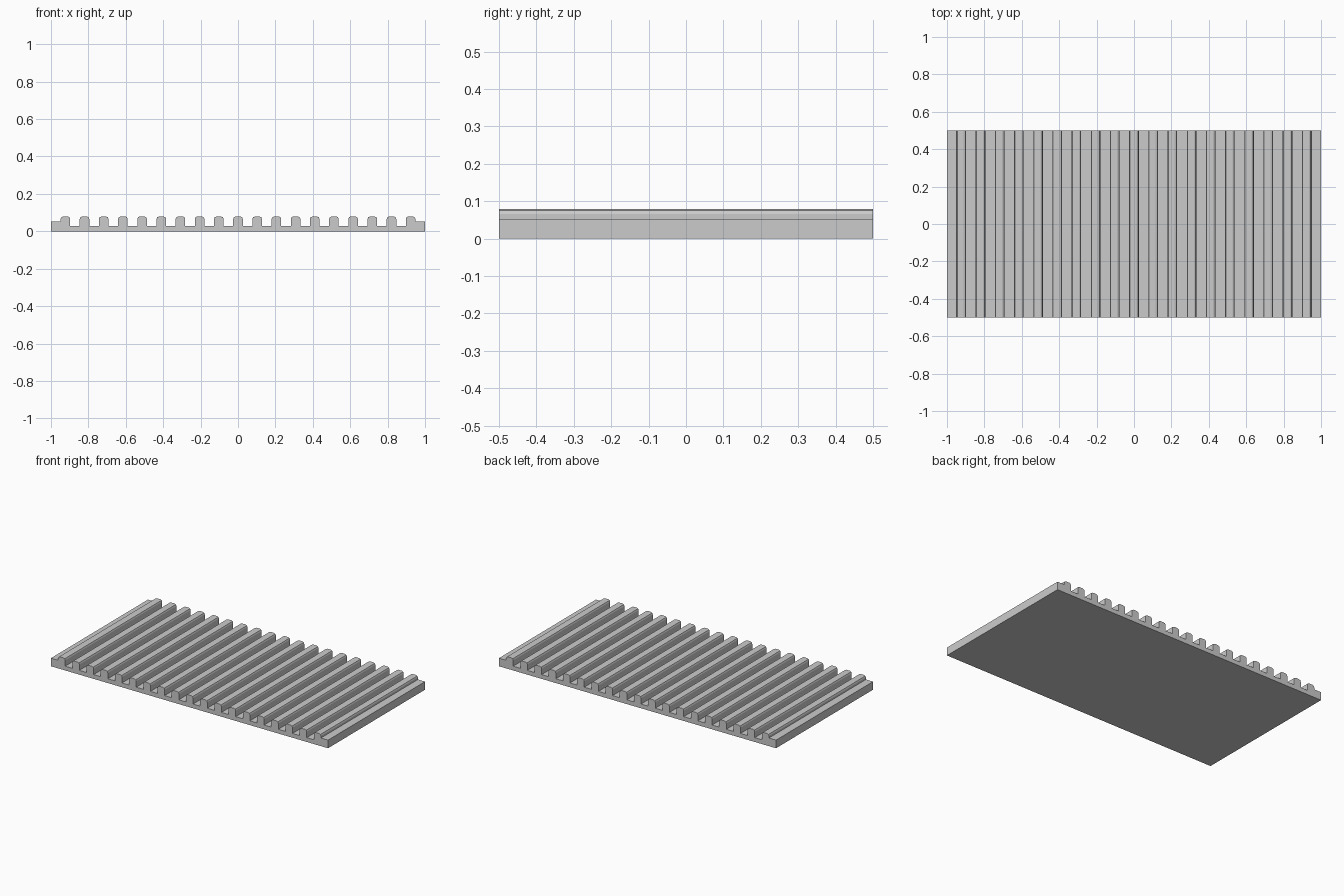
import bpy, bmesh, math

if "Cube" in bpy.data.objects:
    bpy.data.objects.remove(bpy.data.objects["Cube"])

COUNT = 19
W = 2 / 39            # rib width equals gap width
BASE, LEDGE, TOP = 0.028, 0.053, 0.079
R, SEG = 0.013, 2     # rounded rib shoulders


def rib_profile(cx):
    """Rounded top of one rib, left to right."""
    pts = []
    for side, start in ((-1, 180), (1, 90)):
        for i in range(SEG + 1):
            a = math.radians(start - 90 * i / SEG)
            pts.append((cx + side * (W / 2 - R) + R * math.cos(a),
                        TOP - R + R * math.sin(a)))
    return pts


# Cross-section: raised ledges at both ends, evenly spaced ribs between
profile = [(-1, 0), (-1, LEDGE)]
for i in range(COUNT):
    cx = (i - (COUNT - 1) / 2) * 2 * W
    left = LEDGE if i == 0 else BASE
    right = LEDGE if i == COUNT - 1 else BASE
    profile += [(cx - W / 2, left)] + rib_profile(cx) + [(cx + W / 2, right)]
profile += [(1, LEDGE), (1, 0)]

# Extrude the cross-section along the depth
bm = bmesh.new()
face = bm.faces.new([bm.verts.new((x, -0.5, z)) for x, z in profile])
ext = bmesh.ops.extrude_face_region(bm, geom=[face])
moved = [v for v in ext["geom"] if isinstance(v, bmesh.types.BMVert)]
bmesh.ops.translate(bm, verts=moved, vec=(0, 1, 0))
bmesh.ops.recalc_face_normals(bm, faces=bm.faces)
mesh = bpy.data.meshes.new("ribbed_plate")
bm.to_mesh(mesh)
bm.free()
plate = bpy.data.objects.new("ribbed_plate", mesh)
bpy.context.collection.objects.link(plate)
